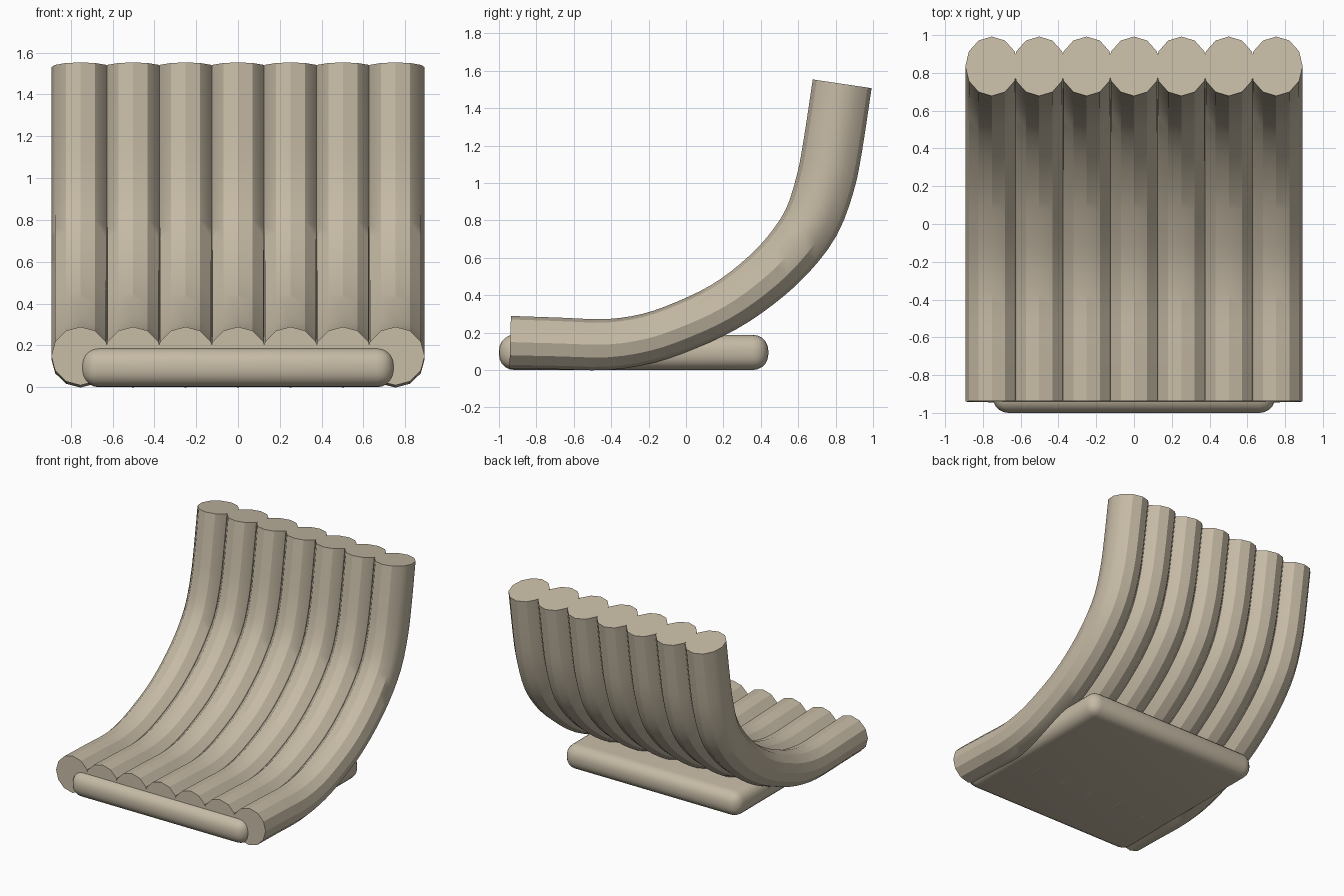
import bpy, bmesh, math
from mathutils import Vector

if "Cube" in bpy.data.objects:
    bpy.data.objects.remove(bpy.data.objects["Cube"], do_unlink=True)

tan = bpy.data.materials.new("warm_tan")
tan.use_nodes = True
colour = (0.56, 0.49, 0.375, 1)
tan.diffuse_color = colour
tan.node_tree.nodes["Principled BSDF"].inputs["Base Color"].default_value = colour


def finish(name, bm, angle):
    bmesh.ops.recalc_face_normals(bm, faces=bm.faces)
    mesh = bpy.data.meshes.new(name)
    bm.to_mesh(mesh)
    bm.free()
    mesh.materials.append(tan)
    obj = bpy.data.objects.new(name, mesh)
    bpy.context.collection.objects.link(obj)
    bpy.ops.object.select_all(action="DESELECT")
    obj.select_set(True)
    bpy.context.view_layer.objects.active = obj
    bpy.ops.object.shade_smooth_by_angle(angle=math.radians(angle))
    return obj


# Side profile of the seat: y, z and half thickness
PROFILE = [Vector(p) for p in (
    (-0.94, 0.149, 0.14), (-0.68, 0.142, 0.138), (-0.42, 0.136, 0.136),
    (-0.2, 0.17, 0.134), (0, 0.24, 0.134), (0.2, 0.335, 0.136),
    (0.38, 0.46, 0.14), (0.54, 0.61, 0.146), (0.67, 0.79, 0.153),
    (0.745, 1.0, 0.158), (0.785, 1.2, 0.159), (0.835, 1.53, 0.159))]


def smooth_path(points, steps):
    """Catmull-Rom curve through the points."""
    ext = [2 * points[0] - points[1]] + points + [2 * points[-1] - points[-2]]
    out = []
    for a, b, c, d in zip(ext, ext[1:], ext[2:], ext[3:]):
        for i in range(steps):
            t = i / steps
            out.append(b + (c - a) * t / 2
                       + (2 * a - 5 * b + 4 * c - d) * t * t / 2
                       + (3 * b - a - 3 * c + d) * t ** 3 / 2)
    return out + [points[-1]]


def bolster(name, x, width=0.14, sides=12):
    """Sweep a faceted round section along the seat profile."""
    path = smooth_path(PROFILE, 3)
    bm = bmesh.new()
    rings = []
    for i, p in enumerate(path):
        tangent = path[min(i + 1, len(path) - 1)] - path[max(i - 1, 0)]
        n = Vector((-tangent.y, tangent.x)).normalized()
        ring = []
        for k in range(sides):
            a = math.tau * k / sides
            h = p.z * math.sin(a)
            ring.append(bm.verts.new((x + width * math.cos(a), p.x + n.x * h, p.y + n.y * h)))
        rings.append(ring)
    for r, s in zip(rings, rings[1:]):
        for k in range(sides):
            j = (k + 1) % sides
            bm.faces.new((r[k], r[j], s[j], s[k]))
    bm.faces.new(rings[0])
    bm.faces.new(rings[-1])
    return finish(name, bm, 29)


# Seven bolsters side by side form the seat and back
for i in range(7):
    bolster(f"seat_bolster_{i + 1}", (i - 3) * 0.251)

# Rounded base slab
bm = bmesh.new()
bmesh.ops.create_cube(bm, size=1)
bmesh.ops.scale(bm, vec=(1.495, 1.44, 0.188), verts=bm.verts)
bmesh.ops.translate(bm, vec=(0, -0.28, 0.094), verts=bm.verts)
bmesh.ops.bevel(bm, geom=bm.edges[:], offset=0.082, segments=5, profile=0.5, affect="EDGES")
finish("base_slab", bm, 40)
